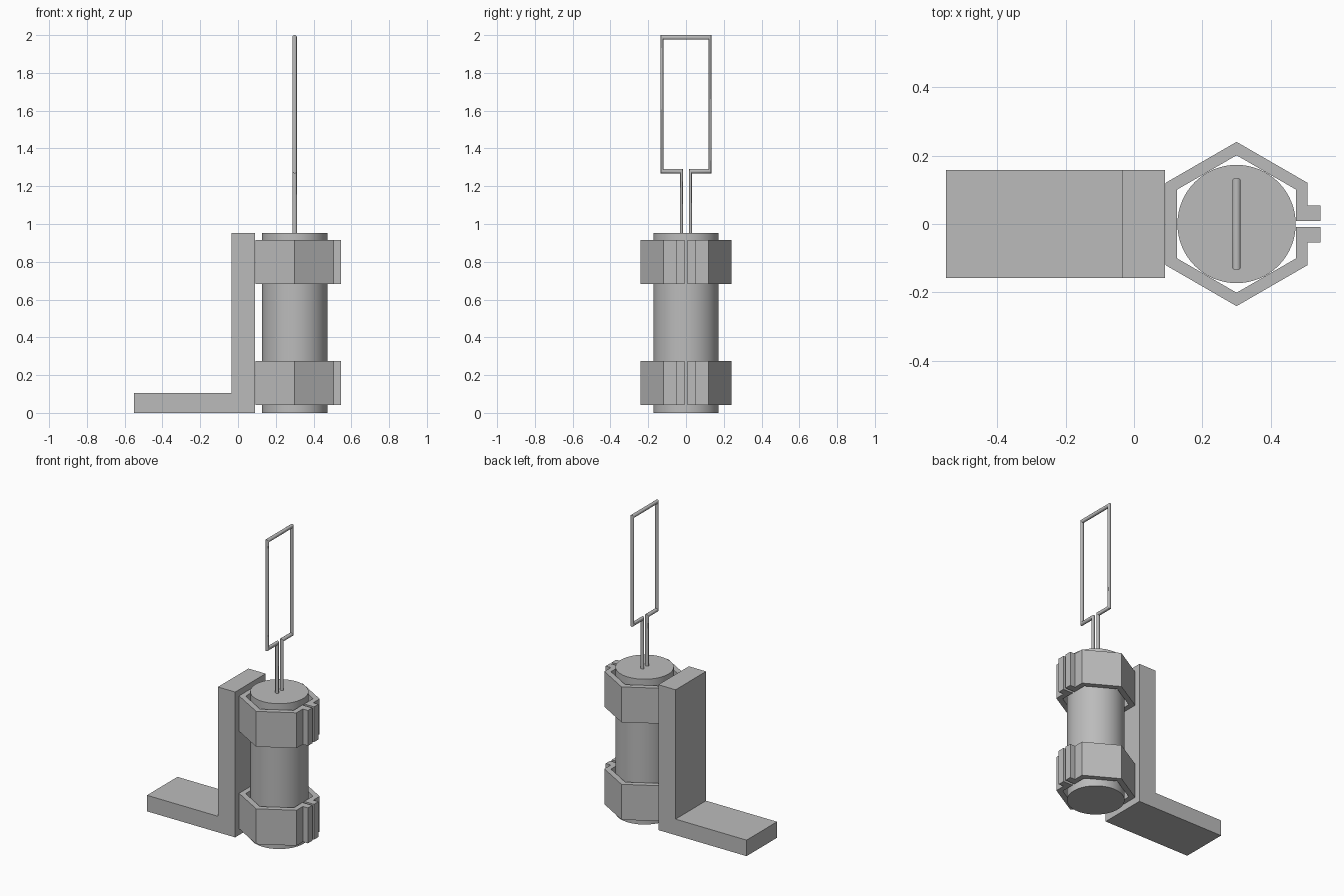
import bpy, bmesh, math
from mathutils import Vector

cube = bpy.data.objects.get("Cube")
if cube:
    bpy.data.objects.remove(cube, do_unlink=True)

grey = bpy.data.materials.new("plain_grey")
grey.use_nodes = True
colour = (0.5, 0.5, 0.5, 1)
grey.diffuse_color = colour
grey.node_tree.nodes["Principled BSDF"].inputs["Base Color"].default_value = colour

AXIS_X = 0.30   # centre of the cylinder, clamps and wire
HEIGHT = 0.953


def finish(name, bm, smooth=False):
    bmesh.ops.recalc_face_normals(bm, faces=bm.faces)
    mesh = bpy.data.meshes.new(name)
    bm.to_mesh(mesh)
    bm.free()
    mesh.materials.append(grey)
    obj = bpy.data.objects.new(name, mesh)
    bpy.context.collection.objects.link(obj)
    if smooth:
        bpy.ops.object.select_all(action='DESELECT')
        obj.select_set(True)
        bpy.context.view_layer.objects.active = obj
        bpy.ops.object.shade_smooth_by_angle(angle=math.radians(35))
    return obj


def extrude_profile(name, points, direction, smooth=False):
    bm = bmesh.new()
    face = bm.faces.new([bm.verts.new(p) for p in points])
    result = bmesh.ops.extrude_face_region(bm, geom=[face], use_keep_orig=True)
    moved = [v for v in result["geom"] if isinstance(v, bmesh.types.BMVert)]
    bmesh.ops.translate(bm, verts=moved, vec=direction)
    return finish(name, bm, smooth)


# L-shaped bracket
half = 0.158
outline = [(-0.55, 0), (0.09, 0), (0.09, HEIGHT), (-0.035, HEIGHT),
           (-0.035, 0.105), (-0.55, 0.105)]
extrude_profile("bracket", [(x, -half, z) for x, z in outline], (0, 2 * half, 0))

# Cylinder body
circle = [(AXIS_X + 0.173 * math.cos(math.tau * i / 64),
           0.173 * math.sin(math.tau * i / 64), 0) for i in range(64)]
extrude_profile("cylinder_body", circle, (0, 0, HEIGHT), smooth=True)


# Split hexagonal clamps with two tabs
def hexagon(apothem):
    r = apothem / math.cos(math.pi / 6)
    return [(r * math.cos(math.radians(a)), r * math.sin(math.radians(a)))
            for a in range(30, 360, 60)]


GAP, TAB, TIP = 0.009, 0.054, 0.245
OUTER, INNER = 0.208, 0.174
clamp = [(INNER, GAP), (TIP, GAP), (TIP, TAB), (OUTER, TAB)]
clamp += hexagon(OUTER)
clamp += [(OUTER, -TAB), (TIP, -TAB), (TIP, -GAP), (INNER, -GAP)]
clamp += reversed(hexagon(INNER))
for name, z in (("lower_clamp", 0.043), ("upper_clamp", 0.682)):
    extrude_profile(name, [(AXIS_X + x, y, z) for x, y in clamp], (0, 0, 0.232))

# Wire loop: oval section swept along a mitred path in the y-z plane
side = [(0.024, 0.9), (0.024, 1.28), (0.127, 1.28), (0.127, 1.988)]
path = [Vector(p) for p in side + [(-y, z) for y, z in reversed(side)]]
offsets = []
for a, b in zip(path, path[1:]):
    d = (b - a).normalized()
    width = 0.012 if abs(d.x) > 0.5 else 0.008
    offsets.append(Vector((-d.y, d.x)) * width)

bm = bmesh.new()
rings = []
SIDES = 16
for i, p in enumerate(path):
    if i in (0, len(path) - 1):
        off = offsets[min(i, len(offsets) - 1)]
    else:
        off = offsets[i - 1] + offsets[i]
    ring = []
    for k in range(SIDES):
        t = math.tau * k / SIDES
        q = p + off * math.sin(t)
        ring.append(bm.verts.new((AXIS_X + 0.012 * math.cos(t), q.x, q.y)))
    rings.append(ring)
for r0, r1 in zip(rings, rings[1:]):
    for k in range(SIDES):
        n = (k + 1) % SIDES
        bm.faces.new((r0[k], r0[n], r1[n], r1[k]))
bm.faces.new(rings[0])
bm.faces.new(rings[-1])
finish("wire_loop", bm, smooth=True)
